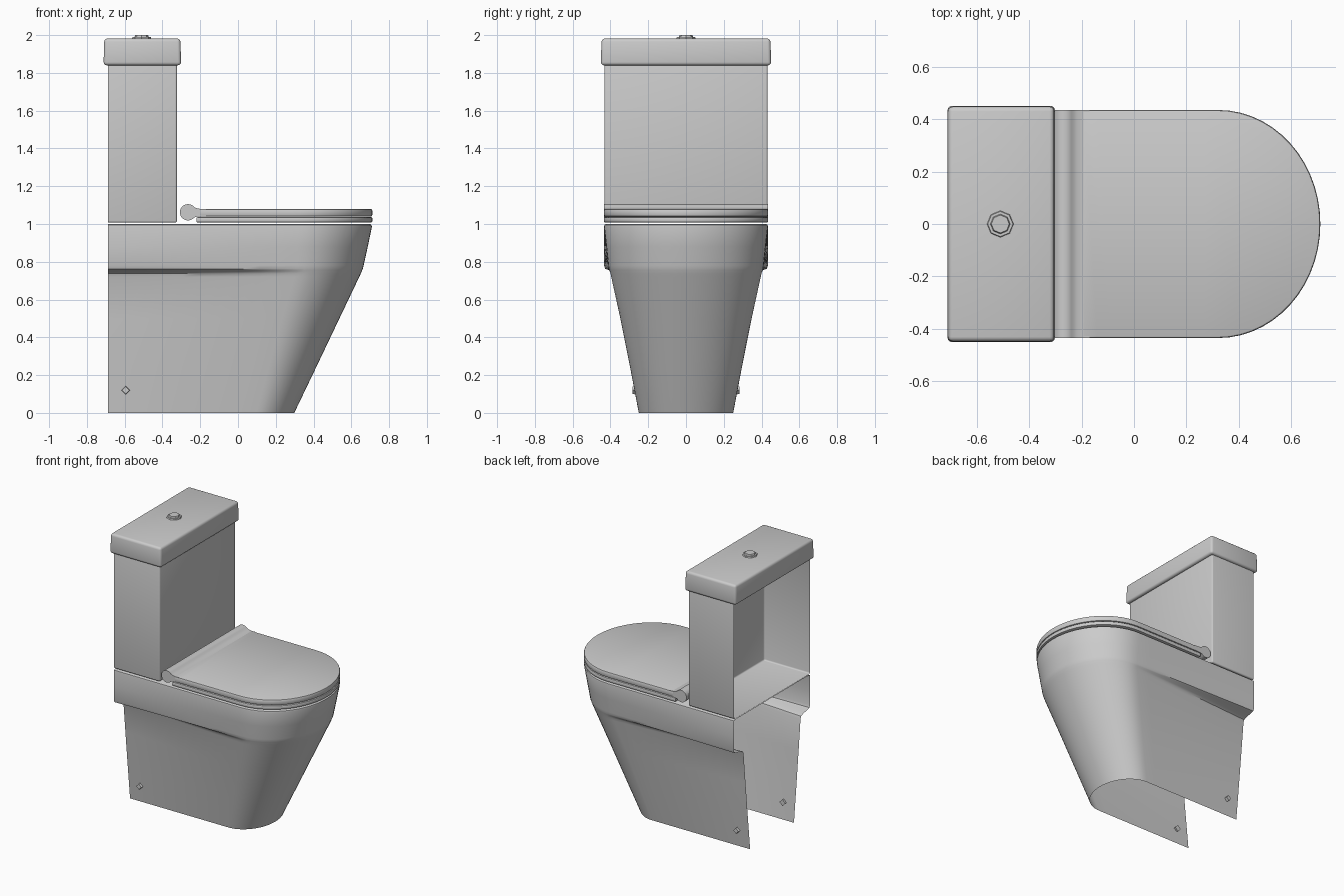
import bpy, bmesh
from math import sin, cos, pi, radians
from mathutils import Matrix

if "Cube" in bpy.data.objects:
    bpy.data.objects.remove(bpy.data.objects["Cube"])


def finish(name, bm, angle=35):
    bmesh.ops.recalc_face_normals(bm, faces=bm.faces)
    me = bpy.data.meshes.new(name)
    bm.to_mesh(me)
    bm.free()
    ob = bpy.data.objects.new(name, me)
    bpy.context.collection.objects.link(ob)
    bpy.ops.object.select_all(action='DESELECT')
    ob.select_set(True)
    bpy.context.view_layer.objects.active = ob
    bpy.ops.object.shade_smooth_by_angle(angle=radians(angle))
    return ob


def u_outline(back, w, front, a, flare=0.0, n_side=10, n_arc=28):
    """U-shaped plan outline: straight sides, rounded front; flare shifts the rear sideways."""
    cx = front - a
    pts = [(back + (cx - back) * i / n_side, -w) for i in range(n_side)]
    pts += [(cx + a * cos(t), w * sin(t))
            for t in (-pi / 2 + pi * i / n_arc for i in range(n_arc + 1))]
    pts += [(back + (cx - back) * i / n_side, w) for i in reversed(range(n_side))]
    out = []
    for x, y in pts:
        k = max(0.0, min(1.0, (0.35 - x) / 1.035))
        out.append((x, y * (1 + flare * k / w)))
    return out


def loft(name, sections, back, open_shell=False):
    """sections: (z, half width, front x, arc depth, rear flare, back inset)"""
    bm = bmesh.new()
    rings = [[bm.verts.new((x, y, z)) for x, y in u_outline(back + ins, w, f, a, fl)]
             for z, w, f, a, fl, ins in sections]
    n = len(rings[0])
    for r, s in zip(rings, rings[1:]):
        for j in range(n - 1 if open_shell else n):
            k = (j + 1) % n
            bm.faces.new((r[j], r[k], s[k], s[j]))
    bm.faces.new(rings[-1])
    if not open_shell:
        bm.faces.new(rings[0])
    return finish(name, bm)


def box(name, lo, hi, bevel, segs=3, open_back=False, taper=0.0):
    bm = bmesh.new()
    bmesh.ops.create_cube(bm, size=1)
    for v in bm.verts:
        top = v.co.z > 0
        v.co = [lo[i] + (v.co[i] + 0.5) * (hi[i] - lo[i]) for i in range(3)]
        if top and taper:
            v.co.y -= taper if v.co.y > 0 else -taper
            v.co.x -= taper if v.co.x > (lo[0] + hi[0]) / 2 else -taper
    if open_back:
        bm.faces.ensure_lookup_table()
        back = min(bm.faces, key=lambda f: f.calc_center_median().x)
        bmesh.ops.delete(bm, geom=[back], context='FACES_ONLY')
    edges = [e for e in bm.edges if len(e.link_faces) == 2]
    bmesh.ops.bevel(bm, geom=edges, offset=bevel, segments=segs, profile=0.5, affect='EDGES')
    return finish(name, bm)


def cone(name, loc, r1, r2, depth, sides, rot=None):
    bm = bmesh.new()
    m = Matrix.Translation(loc) @ (rot or Matrix.Identity(4))
    bmesh.ops.create_cone(bm, cap_ends=True, segments=sides, radius1=r1, radius2=r2,
                          depth=depth, matrix=m)
    return finish(name, bm)


# pedestal: open back and bottom; the skirt pulls in toward the rear below a shoulder
loft("pedestal", [
    (0.00, 0.250, 0.298, 0.20, 0.0, 0),
    (0.25, 0.302, 0.418, 0.25, -0.025, 0),
    (0.50, 0.353, 0.537, 0.30, -0.050, 0),
    (0.72, 0.399, 0.642, 0.34, -0.074, 0),
    (0.737, 0.402, 0.650, 0.342, -0.070, 0),
    (0.748, 0.405, 0.655, 0.345, -0.050, 0),
    (0.756, 0.407, 0.658, 0.347, 0.000, 0),
    (0.763, 0.409, 0.661, 0.348, 0.019, 0),
    (0.780, 0.411, 0.665, 0.35, 0.023, 0),
    (0.88, 0.422, 0.687, 0.37, 0.012, 0),
    (0.985, 0.434, 0.709, 0.39, 0.0, 0),
    (0.995, 0.432, 0.707, 0.39, 0.0, 0),
    (1.00, 0.424, 0.699, 0.382, 0.0, 0)], -0.687, open_shell=True)

# cistern, its lid and the flush button
box("cistern", (-0.687, -0.432, 1.007), (-0.323, 0.432, 1.85), 0.01, open_back=True)
box("cistern_lid", (-0.712, -0.451, 1.84), (-0.301, 0.451, 1.982), 0.017, taper=0.004)
cone("button_collar", (-0.51, 0, 1.984), 0.052, 0.048, 0.012, 8)
cone("button", (-0.51, 0, 1.992), 0.040, 0.034, 0.016, 8)


def slab(name, z0, z1, back, r):
    w, f, a = 0.435, 0.711, 0.39
    loft(name, [(z0, w - r, f - r, a - r, 0, r), (z0 + r * .3, w - r * .3, f - r * .3, a, 0, r * .3),
                (z0 + r, w, f, a, 0, 0), (z1 - r, w, f, a, 0, 0),
                (z1 - r * .3, w - r * .3, f - r * .3, a, 0, r * .3),
                (z1, w - r, f - r, a - r, 0, r)], back)


# seat and seat cover
slab("seat", 1.008, 1.036, -0.22, 0.006)
slab("seat_cover", 1.039, 1.080, -0.20, 0.008)

# hinge barrel flowing into the cover, extruded across the width
prof = [(-0.265 + 0.043 * cos(t), 1.062 + 0.043 * sin(t))
        for t in (radians(40 + 280 * i / 20) for i in range(21))]
prof += [(-0.217, 1.039), (-0.195, 1.041), (-0.17, 1.041),
         (-0.17, 1.0795), (-0.195, 1.0795), (-0.217, 1.083)]
bm = bmesh.new()
face = bm.faces.new([bm.verts.new((x, -0.434, z)) for x, z in prof])
ext = bmesh.ops.extrude_face_region(bm, geom=[face], use_keep_orig=True)
for v in ext["geom"]:
    if isinstance(v, bmesh.types.BMVert):
        v.co.y = 0.434
finish("hinge", bm)

# four-sided floor fixing caps on both sides
for side, s in (("right", -1), ("left", 1)):
    cone("fixing_cap_" + side, (-0.595, s * 0.266, 0.12), 0.024, 0.020, 0.032, 4,
         Matrix.Rotation(-s * pi / 2, 4, 'X'))
